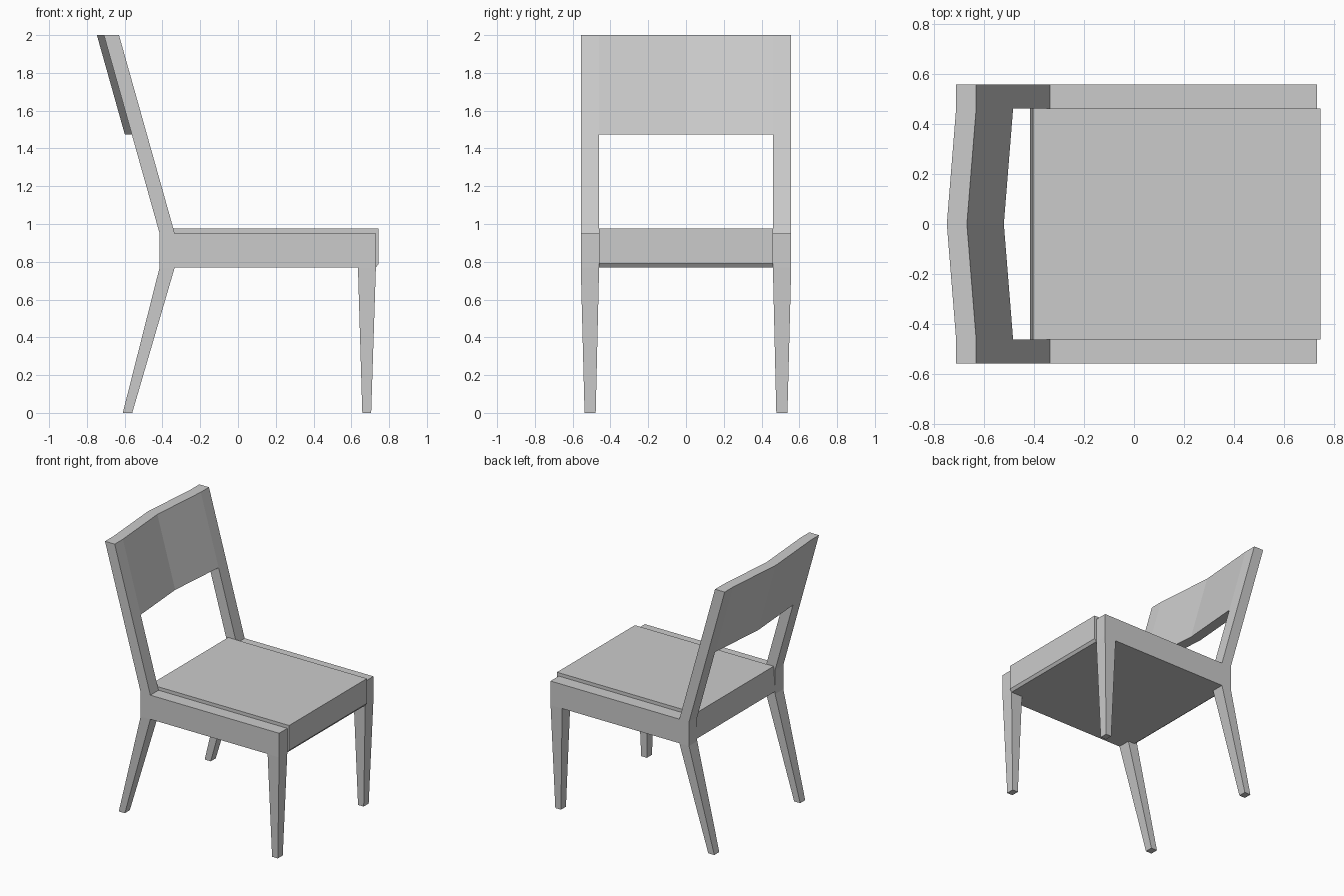
import bpy, bmesh

if "Cube" in bpy.data.objects:
    bpy.data.objects.remove(bpy.data.objects["Cube"])


def solid(name, sections, caps=None, mirror=False):
    """Loft matching point loops; caps splits the end loops into several faces."""
    bm = bmesh.new()
    rings = [[bm.verts.new(p) for p in s] for s in sections]
    n = len(rings[0])
    for a, b in zip(rings, rings[1:]):
        for i in range(n):
            j = (i + 1) % n
            bm.faces.new((a[i], a[j], b[j], b[i]))
    for ring in (rings[0], rings[-1]):
        for cap in caps or [range(n)]:
            bm.faces.new([ring[i] for i in cap])
    bmesh.ops.recalc_face_normals(bm, faces=bm.faces)
    mesh = bpy.data.meshes.new(name)
    bm.to_mesh(mesh)
    bm.free()
    obj = bpy.data.objects.new(name, mesh)
    bpy.context.collection.objects.link(obj)
    if mirror:
        mod = obj.modifiers.new("mirror", 'MIRROR')
        mod.use_axis = (False, True, False)
    return obj


INNER, OUTER = 0.46, 0.557

# side frames: rear leg, rail, front leg and back post in one outline, feet tapered
outline = [(-.61, 0), (-.56, 0), (-.335, .77), (.635, .77), (.658, 0), (.705, 0),
           (.73, .77), (.73, .95), (-.335, .95), (-.63, 2), (-.71, 2),
           (-.415, .95), (-.415, .77)]
caps = [(0, 1, 2, 12), (12, 2, 3, 6, 7, 8, 11), (3, 4, 5, 6), (11, 8, 9, 10)]


def frame_side(y, foot_y):
    return [(x, foot_y if z == 0 else y, z) for x, z in outline]


solid("side_frames", [frame_side(INNER, .478), frame_side(OUTER, .537)], caps, mirror=True)

# seat: profile with chamfered lower front and back edges
seat = [(-.39, .77), (.73, .77), (.745, .79), (.745, .975), (-.403, .975), (-.415, .79)]
solid("seat", [[(x, y, z) for x, z in seat] for y in (-INNER, INNER)])

# backrest: leaning panel bent backwards at the middle
rest = [(-.5625, 1.475), (-.4825, 1.475), (-.63, 2), (-.71, 2)]
solid("backrest", [[(x + bow, y, z) for x, z in rest]
                   for y, bow in ((-INNER, 0), (0, -.037), (INNER, 0))])
